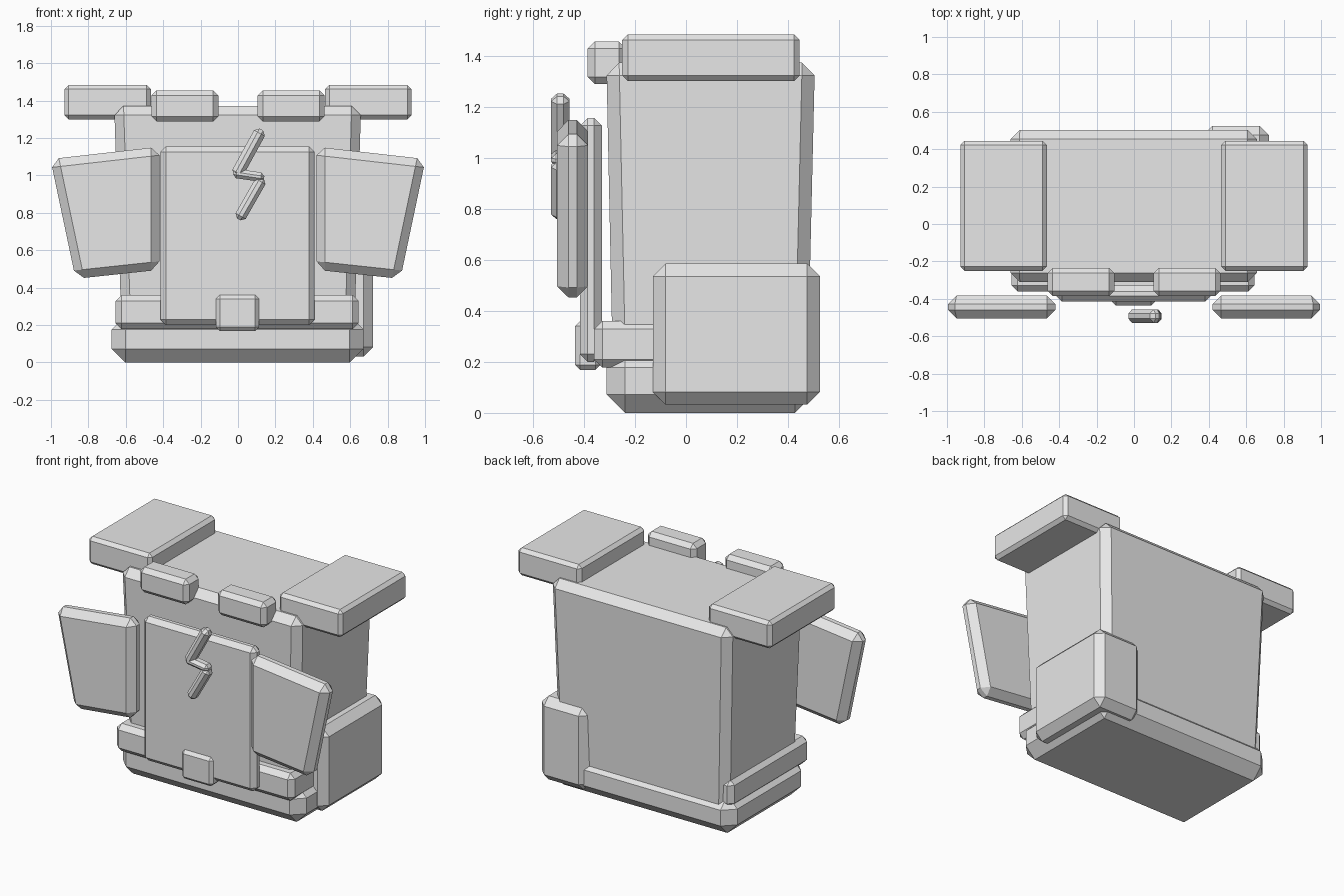
import bpy
import math
from mathutils import Vector

cube = bpy.data.objects.get("Cube")
if cube:
    bpy.data.objects.remove(cube, do_unlink=True)

grey = bpy.data.materials.new("light_grey")
grey.use_nodes = True
colour = (0.8, 0.8, 0.8, 1)
grey.diffuse_color = colour
grey.node_tree.nodes["Principled BSDF"].inputs["Base Color"].default_value = colour


def loft(name, lower, upper, chamfer):
    """Solid between two matching outlines, with chamfered edges."""
    n = len(lower)
    faces = [tuple(reversed(range(n))), tuple(range(n, 2 * n))]
    faces += [(i, (i + 1) % n, n + (i + 1) % n, n + i) for i in range(n)]
    mesh = bpy.data.meshes.new(name)
    mesh.from_pydata(lower + upper, [], faces)
    mesh.materials.append(grey)
    obj = bpy.data.objects.new(name, mesh)
    bpy.context.collection.objects.link(obj)
    bevel = obj.modifiers.new("Chamfer", "BEVEL")
    bevel.width = chamfer
    bevel.segments = 1
    bevel.limit_method = "NONE"
    return obj


def rect(x, y, z):
    return [(x[0], y[0], z), (x[1], y[0], z), (x[1], y[1], z), (x[0], y[1], z)]


def box(name, x, y, z, chamfer):
    return loft(name, rect(x, y, z[0]), rect(x, y, z[1]), chamfer)


def plate(name, outline, y, chamfer):
    """Upright plate from an anticlockwise x-z outline seen from the front."""
    back = [(px, y[1], pz) for px, pz in outline]
    front = [(px, y[0], pz) for px, pz in outline]
    return loft(name, back, front, chamfer)


def bar(name, start, end, width, y, chamfer):
    """Straight upright-plane bar between two x-z points."""
    a, b = Vector(start), Vector(end)
    d = (b - a).normalized()
    side = Vector((-d.y, d.x)) * width / 2
    return plate(name, [tuple(p) for p in (a - side, b - side, b + side, a + side)], y, chamfer)


# Main body, slightly wider at the top
loft("body", rect((-0.62, 0.62), (-0.285, 0.475), 0.1),
     rect((-0.662, 0.658), (-0.312, 0.505), 1.372), 0.05)

# Base, lower band and side pouch
box("base", (-0.675, 0.67), (-0.312, 0.5), (0, 0.25), 0.073)
box("lower_band", (-0.655, 0.645), (-0.36, 0.46), (0.178, 0.36), 0.032)
box("side_pouch", (0.37, 0.722), (-0.13, 0.525), (0.032, 0.585), 0.05)

# Front panel with its clasp
box("front_panel", (-0.415, 0.41), (-0.415, -0.33), (0.2, 1.155), 0.03)
box("clasp", (-0.117, 0.112), (-0.435, -0.335), (0.168, 0.36), 0.02)

# Paired flaps, shoulder blocks and top rolls
flap = [(0.42, 0.495), (0.868, 0.447), (1.003, 1.087), (0.42, 1.153)]
for side, label in ((1, "left"), (-1, "right")):
    outline = [(side * px, pz) for px, pz in flap]
    if side < 0:
        outline.reverse()
    plate(label + "_flap", outline, (-0.505, -0.383), 0.045)
    box(label + "_shoulder_block", sorted((side * 0.466, side * 0.928)),
        (-0.25, 0.445), (1.3, 1.483), 0.022)
    box(label + "_top_roll", sorted((side * 0.105, side * 0.463)),
        (-0.385, -0.235), (1.288, 1.455), 0.028)

# Zigzag emblem made of three bars
depth = (-0.528, -0.457)
bar("zigzag_upper", (-0.012, 0.995), (0.125, 1.245), 0.066, depth, 0.022)
bar("zigzag_middle", (-0.025, 1.012), (0.14, 0.988), 0.05, depth, 0.018)
bar("zigzag_lower", (0.004, 0.765), (0.13, 0.985), 0.062, depth, 0.02)
